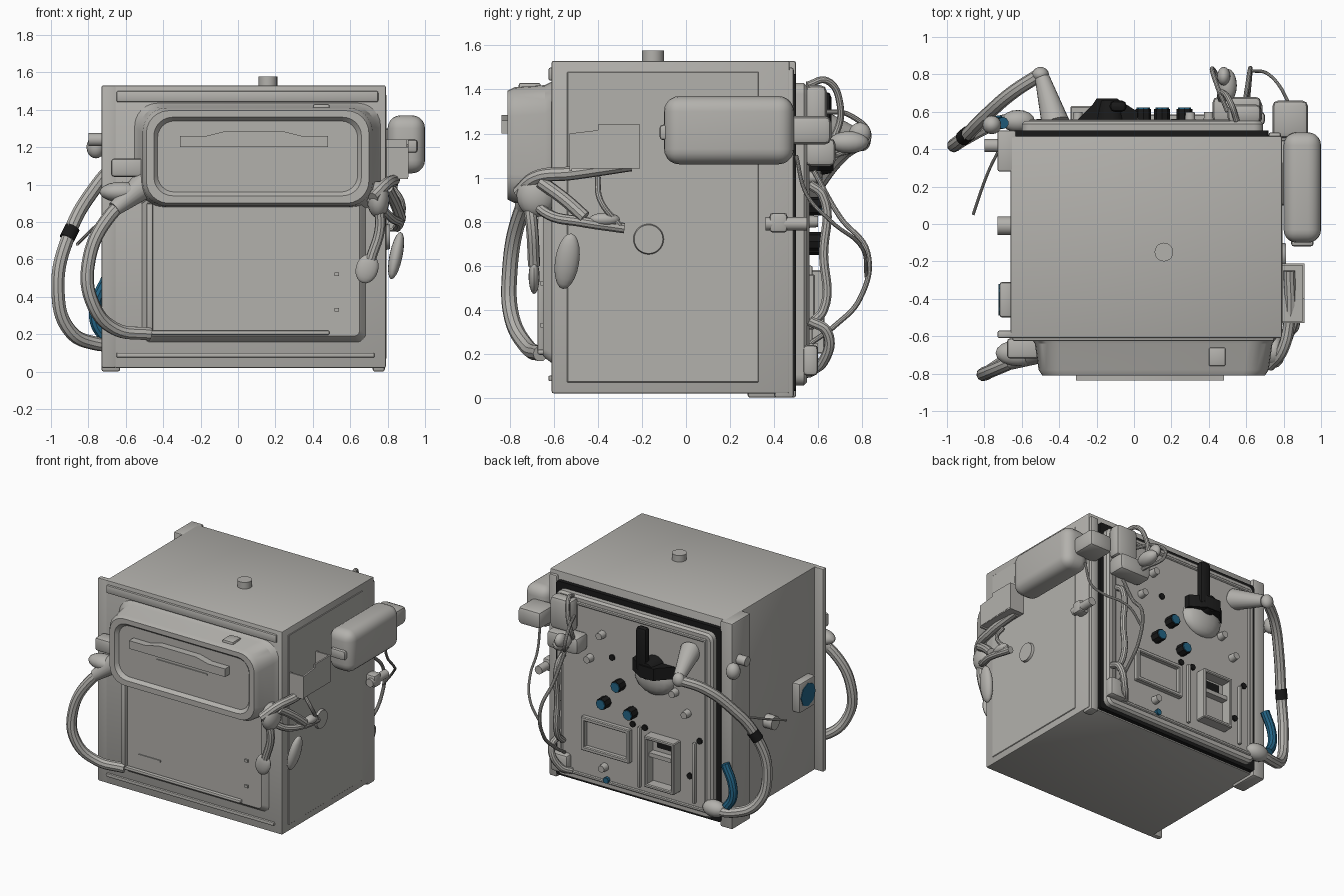
import bpy, bmesh, math
from mathutils import Vector, Matrix


def material(name, rgb):
    m = bpy.data.materials.new(name)
    m.diffuse_color = (*rgb, 1)
    return m


GREY = material("warm grey", (0.45, 0.44, 0.415))
BLACK = material("black", (0.01, 0.01, 0.01))
BLUE = material("blue", (0.017, 0.13, 0.24))


def finish(name, bm, mat=GREY):
    bmesh.ops.recalc_face_normals(bm, faces=bm.faces)
    me = bpy.data.meshes.new(name)
    bm.to_mesh(me)
    bm.free()
    me.materials.append(mat)
    ob = bpy.data.objects.new(name, me)
    bpy.context.collection.objects.link(ob)
    smooth(ob)
    return ob


def smooth(ob):
    bpy.ops.object.select_all(action='DESELECT')
    ob.select_set(True)
    bpy.context.view_layer.objects.active = ob
    bpy.ops.object.shade_smooth_by_angle(angle=math.radians(35))


def box(name, x, y, z, bevel=0.0, mat=GREY, seg=2):
    bm = bmesh.new()
    bmesh.ops.create_cube(bm, size=1)
    for v in bm.verts:
        v.co = [lo + (c + 0.5) * (hi - lo) for c, (lo, hi) in zip(v.co, (x, y, z))]
    if bevel:
        bmesh.ops.bevel(bm, geom=bm.edges[:], offset=bevel, segments=seg, affect='EDGES', profile=0.5)
    return finish(name, bm, mat)


def rod(name, a, b, r, r2=None, n=20, mat=GREY):
    a, b = Vector(a), Vector(b)
    d = b - a
    bm = bmesh.new()
    m = Matrix.Translation((a + b) / 2) @ d.to_track_quat('Z', 'Y').to_matrix().to_4x4()
    bmesh.ops.create_cone(bm, cap_ends=True, segments=n, radius1=r,
                          radius2=r if r2 is None else r2, depth=d.length, matrix=m)
    return finish(name, bm, mat)


def blob(name, p, s, mat=GREY, rot=(0, 0, 0)):
    bm = bmesh.new()
    rm = Matrix.Rotation(rot[0], 4, 'X') @ Matrix.Rotation(rot[1], 4, 'Y')
    bmesh.ops.create_uvsphere(bm, u_segments=16, v_segments=10, radius=1,
                              matrix=Matrix.Translation(p) @ rm @ Matrix.Diagonal((*s, 1)))
    return finish(name, bm, mat)


def tube(name, pts, r, mat=GREY):
    cu = bpy.data.curves.new(name, 'CURVE')
    cu.dimensions = '3D'
    cu.bevel_depth, cu.bevel_resolution, cu.resolution_u, cu.use_fill_caps = r, 3, 8, True
    sp = cu.splines.new('BEZIER')
    sp.bezier_points.add(len(pts) - 1)
    for bp, p in zip(sp.bezier_points, pts):
        bp.co = p
        bp.handle_left_type = bp.handle_right_type = 'AUTO'
    cu.materials.append(mat)
    ob = bpy.data.objects.new(name, cu)
    bpy.context.collection.objects.link(ob)
    bpy.ops.object.select_all(action='DESELECT')
    ob.select_set(True)
    bpy.context.view_layer.objects.active = ob
    bpy.ops.object.convert(target='MESH')
    smooth(bpy.context.view_layer.objects.active)


def loft(name, rings, mat=GREY):
    """Rounded rectangles (y, x0, x1, z0, z1, radius) joined along y."""
    bm = bmesh.new()
    loops = []
    for y, x0, x1, z0, z1, r in rings:
        vs = []
        for i, (cx, cz) in enumerate(((x1 - r, z1 - r), (x0 + r, z1 - r), (x0 + r, z0 + r), (x1 - r, z0 + r))):
            for k in range(7):
                a = math.pi / 2 * (i + k / 6)
                vs.append(bm.verts.new((cx + r * math.cos(a), y, cz + r * math.sin(a))))
        loops.append(vs)
    for a, b in zip(loops, loops[1:]):
        for i in range(len(a)):
            j = (i + 1) % len(a)
            bm.faces.new((a[i], a[j], b[j], b[i]))
    bm.faces.new(loops[0])
    bm.faces.new(loops[-1])
    return finish(name, bm, mat)


def prism(name, pts, place, a, b, mat=GREY):
    """Extrude a 2D outline from a to b; place maps (u, v, depth) to 3D."""
    bm = bmesh.new()
    lo, hi = ([bm.verts.new(place(u, v, d)) for u, v in pts] for d in (a, b))
    bm.faces.new(lo)
    bm.faces.new(hi)
    for i in range(len(pts)):
        j = (i + 1) % len(pts)
        bm.faces.new((lo[i], lo[j], hi[j], hi[i]))
    return finish(name, bm, mat)


def frame(name, x0, x1, z0, z1, w, y, mat=GREY):
    for k, (xs, zs) in enumerate((((x0, x1), (z0, z0 + w)), ((x0, x1), (z1 - w, z1)),
                                  ((x0, x0 + w), (z0, z1)), ((x1 - w, x1), (z0, z1)))):
        box(f"{name}_{k}", xs, y, zs, 0.006, mat, 1)


# cabinet shell
box("cabinet", (-0.66, 0.79), (-0.61, 0.47), (0.02, 1.53), 0.008)
box("rear_left_flange", (-0.73, -0.63), (0.28, 0.5), (0.0, 1.53), 0.012)
box("left_front_edge", (-0.73, -0.65), (-0.61, -0.57), (0.02, 1.53), 0.01)
box("rear_right_flange", (0.72, 0.785), (0.4, 0.49), (0.0, 1.5), 0.012)
box("right_side_panel", (0.785, 0.795), (-0.54, 0.33), (0.07, 1.48), 0.003, seg=1)
rod("top_knob", (0.16, -0.15, 1.52), (0.16, -0.15, 1.578), 0.05)

# front lid with raised rim, lower door and trim
loft("front_lid", [(-0.60, -0.56, 0.77, 0.86, 1.44, 0.12), (-0.64, -0.53, 0.74, 0.88, 1.42, 0.13),
                   (-0.78, -0.51, 0.72, 0.885, 1.41, 0.13), (-0.81, -0.49, 0.70, 0.90, 1.395, 0.12),
                   (-0.81, -0.45, 0.66, 0.94, 1.36, 0.10), (-0.785, -0.43, 0.64, 0.96, 1.34, 0.09)])
prism("lid_handle", [(-0.31, 1.20), (0.48, 1.20), (0.48, 1.26), (0.34, 1.26), (0.24, 1.285), (-0.07, 1.285),
                     (-0.17, 1.26), (-0.31, 1.26)], lambda u, v, d: (u, d, v), -0.838, -0.77)
box("lid_lower_trim", (-0.12, 0.3), (-0.792, -0.78), (1.145, 1.155))
box("lid_latch", (0.4, 0.49), (-0.76, -0.66), (1.39, 1.43), 0.01)
loft("lower_door", [(-0.60, -0.52, 0.69, 0.15, 0.95, 0.05), (-0.64, -0.49, 0.66, 0.18, 0.95, 0.04),
                    (-0.65, -0.48, 0.65, 0.19, 0.95, 0.03)])
box("door_left_rail", (-0.49, -0.455), (-0.675, -0.64), (0.2, 0.9), 0.01)
box("door_bottom_rail", (-0.47, 0.49), (-0.675, -0.64), (0.195, 0.22), 0.01)
box("door_trim", (-0.36, -0.18), (-0.657, -0.64), (0.32, 0.332))
box("front_base_strip", (-0.65, 0.73), (-0.625, -0.6), (0.075, 0.1), 0.006)
box("front_top_strip", (-0.65, 0.75), (-0.625, -0.6), (1.44, 1.5), 0.01)
for i, z in enumerate((0.52, 0.33)):
    box(f"door_stud_{i}", (0.515, 0.54), (-0.66, -0.64), (z - 0.01, z + 0.01))

# front left hose and its coupling
tube("front_hose", [(-0.52, -0.68, 0.96), (-0.68, -0.75, 0.84), (-0.80, -0.80, 0.58),
                    (-0.775, -0.79, 0.36), (-0.66, -0.72, 0.23), (-0.47, -0.66, 0.2)], 0.036)
box("hose_bracket", (-0.68, -0.5), (-0.72, -0.61), (1.04, 1.14), 0.02)
rod("hose_coupling", (-0.5, -0.67, 1.0), (-0.66, -0.74, 0.87), 0.075, 0.04)
blob("hose_clamp", (-0.62, -0.69, 0.96), (0.12, 0.07, 0.055))

# rear left hose, band and blue sleeve
rod("rear_hose_horn", (-0.42, 0.54, 1.27), (-0.49, 0.78, 1.18), 0.075, 0.04)
blob("rear_hose_elbow", (-0.5, 0.8, 1.17), (0.045, 0.04, 0.05))
tube("rear_hose", [(-0.5, 0.80, 1.17), (-0.64, 0.71, 1.11), (-0.78, 0.59, 0.96), (-0.9, 0.47, 0.74),
                   (-0.963, 0.42, 0.45), (-0.9, 0.46, 0.22), (-0.76, 0.53, 0.15), (-0.6, 0.57, 0.15)], 0.037)
rod("hose_band", (-0.885, 0.485, 0.77), (-0.915, 0.46, 0.71), 0.041, mat=BLACK)
tube("blue_sleeve", [(-0.7, 0.54, 0.5), (-0.76, 0.54, 0.36), (-0.76, 0.54, 0.26), (-0.72, 0.55, 0.19)], 0.032, BLUE)
blob("lower_hose_fitting", (-0.62, 0.55, 0.15), (0.09, 0.06, 0.06))

# left side fittings
box("left_gauge_box", (-0.72, -0.65), (-0.5, -0.31), (0.55, 0.77), 0.015)
rod("left_gauge_face", (-0.71, -0.405, 0.66), (-0.724, -0.405, 0.66), 0.085, n=8, mat=BLUE)
rod("left_port", (-0.65, -0.01, 0.6), (-0.73, -0.01, 0.6), 0.05)
rod("left_upper_latch", (-0.72, 0.42, 1.24), (-0.8, 0.42, 1.24), 0.035)
blob("left_hinge", (-0.76, 0.53, 1.2), (0.05, 0.05, 0.06))
tube("left_cord", [(-0.73, 0.38, 0.8), (-0.77, 0.3, 0.77), (-0.82, 0.17, 0.72), (-0.86, 0.05, 0.68)], 0.008)

# right side: pod, bin, round port, latch
box("right_pod", (0.80, 1.0), (-0.1, 0.49), (1.06, 1.37), 0.07, seg=5)
box("pod_nose", (0.84, 0.96), (-0.12, -0.06), (1.17, 1.24), 0.015)
box("pod_mount", (0.76, 0.88), (0.1, 0.45), (1.13, 1.3), 0.02)
box("pod_rear_coupling", (0.74, 0.93), (0.46, 0.66), (1.15, 1.28), 0.03)
tip = lambda u, v, d: (d, u, v)
prism("bin_outer_plate", [(-0.21, 1.05), (-0.21, 1.24), (-0.4, 1.24), (-0.4, 1.215), (-0.53, 1.2), (-0.53, 1.04)],
      tip, 0.9, 0.912)
box("bin_back", (0.78, 0.91), (-0.222, -0.21), (1.05, 1.24))
box("bin_front", (0.78, 0.91), (-0.53, -0.518), (1.03, 1.2))
box("bin_floor", (0.78, 0.91), (-0.53, -0.21), (1.04, 1.055))
rod("right_port", (0.78, -0.17, 0.72), (0.812, -0.17, 0.72), 0.073, 0.065, 28)
box("right_latch", (0.78, 0.86), (0.38, 0.46), (0.75, 0.84), 0.015)
rod("right_latch_pin", (0.83, 0.36, 0.79), (0.83, 0.55, 0.79), 0.03)

# loose straps on the front right corner
tube("upper_strap", [(0.72, -0.76, 0.93), (0.79, -0.68, 1.0), (0.83, -0.52, 1.02), (0.83, -0.25, 1.06)], 0.032)
tube("lower_strap", [(0.73, -0.72, 0.92), (0.81, -0.62, 0.83), (0.86, -0.48, 0.8), (0.85, -0.28, 0.77)], 0.024)
tube("cross_strap", [(0.82, -0.4, 1.0), (0.88, -0.39, 0.9), (0.86, -0.3, 0.78)], 0.014)
tube("strap_web", [(0.80, -0.66, 0.98), (0.84, -0.55, 0.9), (0.87, -0.46, 0.82)], 0.03)
blob("strap_buckle", (0.86, -0.37, 0.81), (0.035, 0.07, 0.03))
blob("hanging_tag", (0.845, -0.54, 0.62), (0.035, 0.055, 0.13), rot=(-0.15, 0.2))
blob("front_tag", (0.69, -0.69, 0.55), (0.06, 0.025, 0.08), rot=(0, 0.3))
tube("front_tag_strap", [(0.74, -0.72, 0.93), (0.76, -0.7, 0.78), (0.71, -0.69, 0.6)], 0.028)
blob("corner_drape", (0.75, -0.68, 0.92), (0.06, 0.09, 0.1))

# back panel on a black seal
loft("panel_seal", [(0.46, -0.64, 0.72, 0.03, 1.47, 0.02), (0.5, -0.64, 0.72, 0.03, 1.47, 0.02)], BLACK)
loft("back_panel", [(0.49, -0.6, 0.69, 0.055, 1.43, 0.05), (0.535, -0.6, 0.69, 0.055, 1.43, 0.05),
                    (0.55, -0.585, 0.675, 0.07, 1.415, 0.04)])
frame("panel_border", -0.56, 0.65, 0.1, 1.39, 0.025, (0.545, 0.56))

# black lever on a pale dome
blob("lever_dome", (-0.13, 0.55, 1.0), (0.16, 0.07, 0.13))
rod("lever_hub", (-0.13, 0.55, 1.08), (-0.13, 0.66, 1.08), 0.08, 0.06, mat=BLACK)
prism("lever_arm", [(-0.3, 0.56), (-0.22, 0.64), (-0.2, 0.67), (-0.09, 0.67), (0.02, 0.6), (0.02, 0.56)],
      lambda u, v, d: (u, v, d), 1.03, 1.12, BLACK)
box("lever_blade", (-0.13, -0.04), (0.6, 0.66), (1.06, 1.39), 0.025, BLACK)

# valve knobs with blue caps, and small ports
for i, (x, z) in enumerate(((0.15, 0.87), (0.27, 0.71), (0.05, 0.69))):
    rod(f"knob_{i}", (x, 0.54, z), (x, 0.615, z), 0.042, n=8, mat=BLACK)
    rod(f"knob_cap_{i}", (x, 0.61, z), (x, 0.622, z), 0.036, n=8, mat=BLUE)
for i, (x, z) in enumerate(((0.22, 1.05), (0.05, 0.6), (-0.05, 0.6), (-0.5, 0.62), (-0.42, 0.34))):
    rod(f"dark_port_{i}", (x, 0.54, z), (x, 0.562, z), 0.022, n=12, mat=BLACK)
for i, (x, z) in enumerate(((0.3, 1.2), (-0.3, 0.93), (-0.4, 0.8), (0.28, 0.22), (0.4, 1.0))):
    rod(f"pale_port_{i}", (x, 0.54, z), (x, 0.6, z), 0.03, 0.025, 14)
rod("blue_port", (0.26, 0.54, 0.13), (0.26, 0.575, 0.13), 0.022, n=10, mat=BLUE)

# recessed window, socket box and ribs
frame("window_frame", 0.06, 0.46, 0.31, 0.56, 0.03, (0.545, 0.585))
frame("socket_box", -0.34, -0.09, 0.2, 0.58, 0.025, (0.545, 0.63))
box("socket_bar", (-0.33, -0.1), (0.55, 0.6), (0.42, 0.45))
box("socket_dark_slot", (-0.28, -0.15), (0.545, 0.556), (0.48, 0.54), mat=BLACK)
for i, x in enumerate((-0.46, -0.01)):
    box(f"panel_rib_{i}", (x - 0.012, x + 0.012), (0.545, 0.575), (0.15, 0.6), 0.008)

# grab rail, upper cable cluster and loose cables on the rear right
tube("grab_rail", [(0.62, 0.56, 0.97), (0.62, 0.62, 0.92), (0.62, 0.625, 0.65), (0.62, 0.625, 0.4), (0.62, 0.56, 0.33)], 0.022)
box("cable_box", (0.42, 0.68), (0.54, 0.68), (1.05, 1.18), 0.03)
box("cable_box_upper", (0.5, 0.68), (0.54, 0.64), (1.18, 1.42), 0.03)
blob("cable_clamp", (0.5, 0.74, 1.16), (0.05, 0.09, 0.05))
blob("cable_plug", (0.48, 0.79, 1.2), (0.035, 0.05, 0.05))
tube("cable_loop", [(0.55, 0.55, 1.42), (0.52, 0.64, 1.44), (0.48, 0.7, 1.33), (0.46, 0.68, 1.2), (0.5, 0.6, 1.1)], 0.016)
tube("short_cable", [(0.5, 0.6, 1.3), (0.44, 0.75, 1.28), (0.42, 0.83, 1.18), (0.5, 0.68, 1.1)], 0.012)
tube("long_cable", [(0.58, 0.58, 1.03), (0.6, 0.7, 0.82), (0.62, 0.825, 0.66), (0.62, 0.79, 0.45), (0.61, 0.68, 0.33), (0.6, 0.57, 0.25)], 0.012)
tube("side_cable", [(0.85, 0.5, 1.1), (0.84, 0.55, 0.92), (0.82, 0.66, 0.8), (0.72, 0.8, 0.68), (0.62, 0.82, 0.55)], 0.009)
tube("lower_pipe", [(0.66, 0.56, 0.35), (0.66, 0.64, 0.3), (0.6, 0.62, 0.16), (0.55, 0.56, 0.12)], 0.024)
box("lower_bracket", (0.56, 0.7), (0.53, 0.6), (0.1, 0.24), 0.02)
